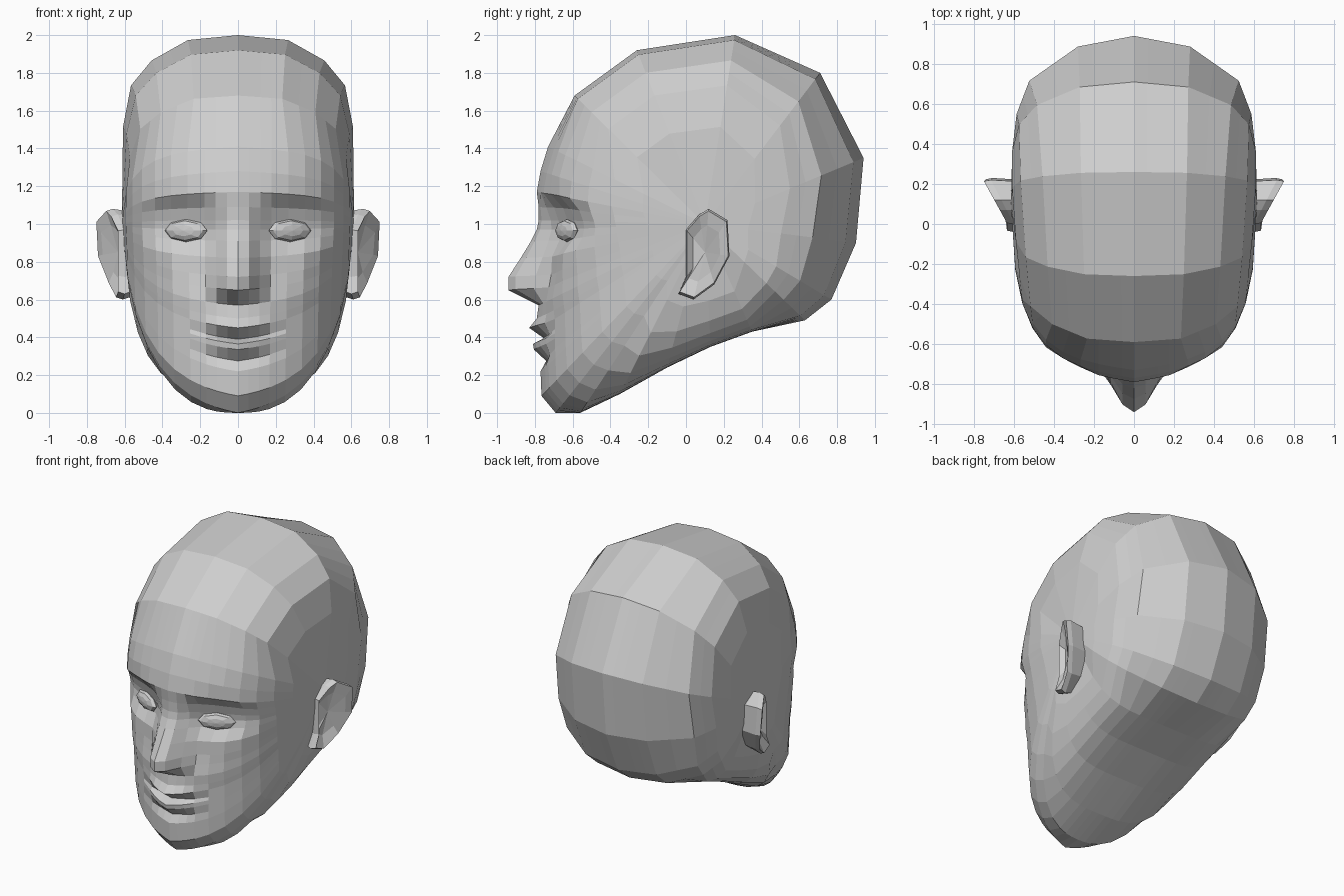
import bpy
import bmesh
import math
from mathutils import Matrix, Vector

cube = bpy.data.objects.get("Cube")
if cube:
    bpy.data.objects.remove(cube, do_unlink=True)

clay = bpy.data.materials.new("clay_grey")
clay.use_nodes = True
clay_colour = (0.62, 0.62, 0.62, 1)
clay.diffuse_color = clay_colour
clay.node_tree.nodes["Principled BSDF"].inputs["Base Color"].default_value = clay_colour


def finish(bm, name):
    """Turn a left-half mesh into a mirrored, flat shaded object."""
    bmesh.ops.recalc_face_normals(bm, faces=bm.faces)
    mesh = bpy.data.meshes.new(name)
    bm.to_mesh(mesh)
    bm.free()
    mesh.materials.append(clay)
    obj = bpy.data.objects.new(name, mesh)
    bpy.context.collection.objects.link(obj)
    mirror = obj.modifiers.new("mirror", 'MIRROR')
    mirror.use_axis[0] = True
    mirror.merge_threshold = 0.0005
    return obj


def bridge(bm, ring_a, ring_b):
    """Join two closed rings of equal length with quads."""
    count = len(ring_a)
    for i in range(count):
        j = (i + 1) % count
        bm.faces.new((ring_a[i], ring_a[j], ring_b[j], ring_b[i]))


def fan(bm, ring, tip):
    for i, vert in enumerate(ring):
        bm.faces.new((vert, ring[(i + 1) % len(ring)], tip))


# Midline profile: depth, height, and how far lips or nose stand out
PROFILE = [
    (-.56, 0, 0), (-.69, 0, 0), (-.765, .09, 0), (-.77, .22, 0),
    (-.77, .275, -.03), (-.77, .335, .035), (-.77, .365, .04),
    (-.77, .39, -.025), (-.77, .45, .06), (-.775, .5, .015),
    (-.78, .57, 0), (-.775, .65, .165), (-.775, .72, .165),
    (-.775, .82, .1), (-.775, .91, .045), (-.775, .97, .015), (-.78, 1.02, 0),
    (-.78, 1.09, 0), (-.79, 1.17, 0), (-.77, 1.28, 0), (-.73, 1.41, 0),
    (-.59, 1.68, 0), (-.26, 1.92, 0), (.26, 2, 0), (.71, 1.8, 0),
    (.94, 1.35, 0), (.9, .9, 0), (.77, .6, 0), (.63, .49, 0),
    (.35, .43, 0), (.13, .35, 0), (-.1, .24, 0), (-.35, .1, 0),
]
COLUMNS = [0, .1, .2, .3, .45, .6, .74, .85, .93, .98]
# Columns carrying the large skull facets: width share and inward scale
BROAD = [0, 4, 6, 8, 9]
CROWN = [(0, 1), (.43, .975), (.74, .87), (.92, .74), (.99, .52)]
NAPE = [(0, 1), (.46, .93), (.87, .71), (.96, .5), (.99, .28)]
CENTRE_Y, CENTRE_Z, SIDE = .1, 1.0, .615


def place_point(y, z, width, fraction, scale):
    """Shrink a midline point toward the temple as it goes outward."""
    return Vector((fraction * (width * scale + SIDE * (1 - scale)),
                   CENTRE_Y + (y - CENTRE_Y) * scale,
                   CENTRE_Z + (z - CENTRE_Z) * scale))


def skull_row(y, z, facing):
    """Broad facets over the crown and the back of the head."""
    back = max(0, facing.x) ** 2
    width = SIDE - .1 * max(0, -facing.x)
    keys = [place_point(y, z, width, *Vector(c).lerp(Vector(n), back))
            for c, n in zip(CROWN, NAPE)]
    row = [keys[0]]
    for i, (a, b) in enumerate(zip(BROAD, BROAD[1:])):
        for k in range(a + 1, b + 1):
            row.append(keys[i].lerp(keys[i + 1], (k - a) / (b - a)))
    return row


def face_row(y, z, facing):
    """Fine columns over the face, jaw line and underside."""
    chamfer = 0
    if z < .46 and y > -.6:
        power = min(5, 2.5 + 4.2 * (y + .56))
        width = .545
    else:
        power = 2.8 + .5 * max(0, facing.y) - .42 * max(0, -facing.y)
        width = .59 - .05 * max(0, -facing.y)
        chamfer = .035
    row = []
    for f in COLUMNS:
        scale = (1 - f ** power) ** (1 / power) - chamfer * math.sin(math.pi * f)
        row.append(place_point(y, z, width, f, scale))
    return row


def dome(value):
    return max(0, 1 - value)


def sculpt(point, bump, row_z):
    """Push out lips and nose, press in eye sockets and the nose sides."""
    reach = .2 if row_z < .56 else .14 - .1 * max(0, row_z - .75)
    point.y -= bump * dome((point.x / reach) ** 2)
    if point.y < -.3:
        eye = ((point.x - .29) / .24) ** 2 + ((point.z - 1) / .17) ** 2
        cheek = ((point.x - .2) / .13) ** 2 + ((point.z - .82) / .2) ** 2
        point.y += .09 * dome(eye) + .03 * dome(cheek)
    return point


# Head shell
bm = bmesh.new()
rows = []
for y, z, bump in PROFILE:
    facing = Vector((y - CENTRE_Y, z - CENTRE_Z)).normalized()
    is_skull = z > 1.5 or y > .5
    points = skull_row(y, z, facing) if is_skull else face_row(y, z, facing)
    rows.append([bm.verts.new(sculpt(p, bump, z)) for p in points])
loops = list(zip(*rows))
for inner, outer in zip(loops, loops[1:]):
    bridge(bm, inner, outer)
fan(bm, loops[-1], bm.verts.new((SIDE, CENTRE_Y, CENTRE_Z)))
finish(bm, "head")

# Eyes: flattened balls turned to follow the face
bm = bmesh.new()
place = (Matrix.Translation((.275, -.63, .965))
         @ Matrix.Rotation(.45, 4, 'Z')
         @ Matrix.Diagonal((.125, .035, .06, 1))
         @ Matrix.Rotation(math.pi / 2, 4, 'X'))
bmesh.ops.create_uvsphere(bm, u_segments=8, v_segments=6, radius=1, matrix=place)
finish(bm, "eyes")

# Ears: flared rim with a hollow bowl, joined to the head behind
RIM = [(0, .97), (.07, 1.05), (.12, 1.08), (.22, 1.02), (.23, .83),
       (.15, .68), (.04, .6), (-.04, .63), (0, .72)]
bm = bmesh.new()


def ear_ring(scale, offset, flat=None):
    ring = []
    for y, z in RIM:
        flare = .63 + .115 * max(0, y) / .22 * min(1, (z - .3) / .6)
        x = flat if flat else flare + offset
        ring.append(bm.verts.new((x, .1 + (y - .1) * scale, .85 + (z - .85) * scale)))
    return ring


root = ear_ring(.93, 0, .56)
back = ear_ring(1, -.03)
rim = ear_ring(.95, .005)
bowl = ear_ring(.62, -.02)
for first, second in ((root, back), (back, rim), (rim, bowl)):
    bridge(bm, first, second)
fan(bm, bowl, bm.verts.new((.635, .1, .85)))
fan(bm, root, bm.verts.new((.56, .1, .85)))
finish(bm, "ears")
